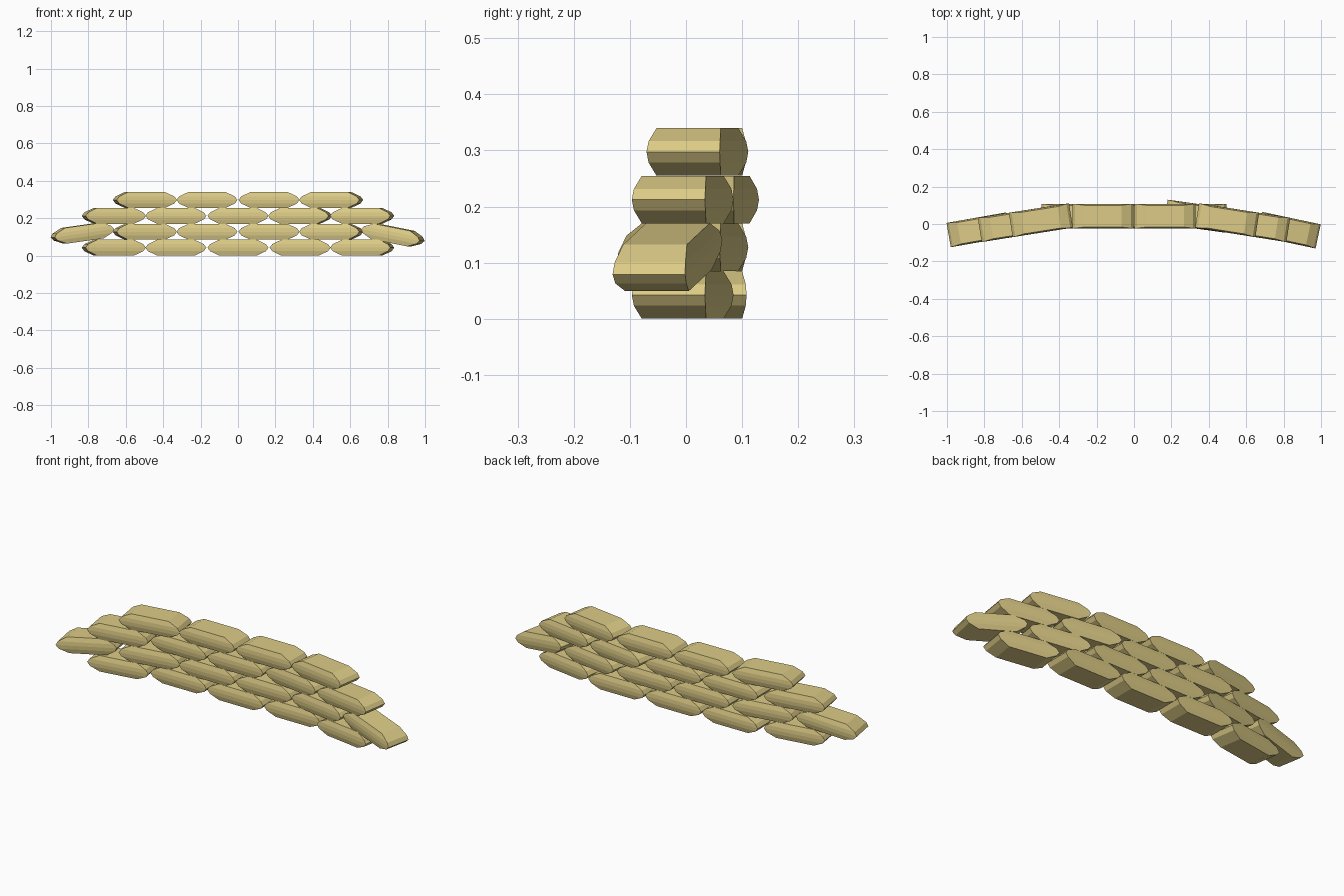
import bpy
from math import radians

if "Cube" in bpy.data.objects:
    bpy.data.objects.remove(bpy.data.objects["Cube"])

mat = bpy.data.materials.new("sand_cloth")
mat.diffuse_color = (0.72, 0.6, 0.24, 1)
mat.use_nodes = True
mat.node_tree.nodes["Principled BSDF"].inputs["Base Color"].default_value = mat.diffuse_color

# One sandbag: stacked rectangles that bulge at mid height (z, half width, half depth)
LEVELS = [(-0.0423, 0.100, 0.058), (-0.019, 0.149, 0.0645), (0, 0.163, 0.066),
          (0.019, 0.149, 0.0645), (0.0423, 0.100, 0.058)]
verts, faces = [], []
for z, w, d in LEVELS:
    verts += [(-w, -d, z), (w, -d, z), (w, d, z), (-w, d, z)]
for k in range(len(LEVELS) - 1):
    for i in range(4):
        j = (i + 1) % 4
        faces.append((4 * k + i, 4 * k + j, 4 * k + 4 + j, 4 * k + 4 + i))
n = len(verts)
faces += [(3, 2, 1, 0), (n - 4, n - 3, n - 2, n - 1)]
bag_mesh = bpy.data.meshes.new("sandbag")
bag_mesh.from_pydata(verts, [], faces)
bag_mesh.materials.append(mat)


def bag(name, loc, yaw=0, roll=0):
    ob = bpy.data.objects.new(name, bag_mesh)
    ob.location = loc
    ob.rotation_euler = (0, radians(roll), radians(yaw))
    bpy.context.collection.objects.link(ob)


STEP = 0.332
HEIGHT = 0.085


# Courses follow a wall that is straight in the middle and swept forward at the ends
def course(row, count):
    for i in range(count):
        x = (i - (count - 1) / 2) * STEP
        y, yaw = 0.042, 0
        if abs(x) > 0.4:
            y = 0.02 - 0.158 * (abs(x) - 0.5)
            yaw = -9 if x > 0 else 9
        if row == 2 and i == 3:      # one bag knocked slightly askew
            yaw = -8
        bag(f"sandbag_row{row + 1}_{i + 1}", (x, y, HEIGHT * (row + 0.5)), yaw)


for row, count in enumerate((5, 4, 5, 4)):
    course(row, count)

# Sagging end bags of the second course
bag("sandbag_end_right", (0.828, -0.033, 0.11), -12, 11)
bag("sandbag_end_left", (-0.832, -0.031, 0.12), 10, -8)
